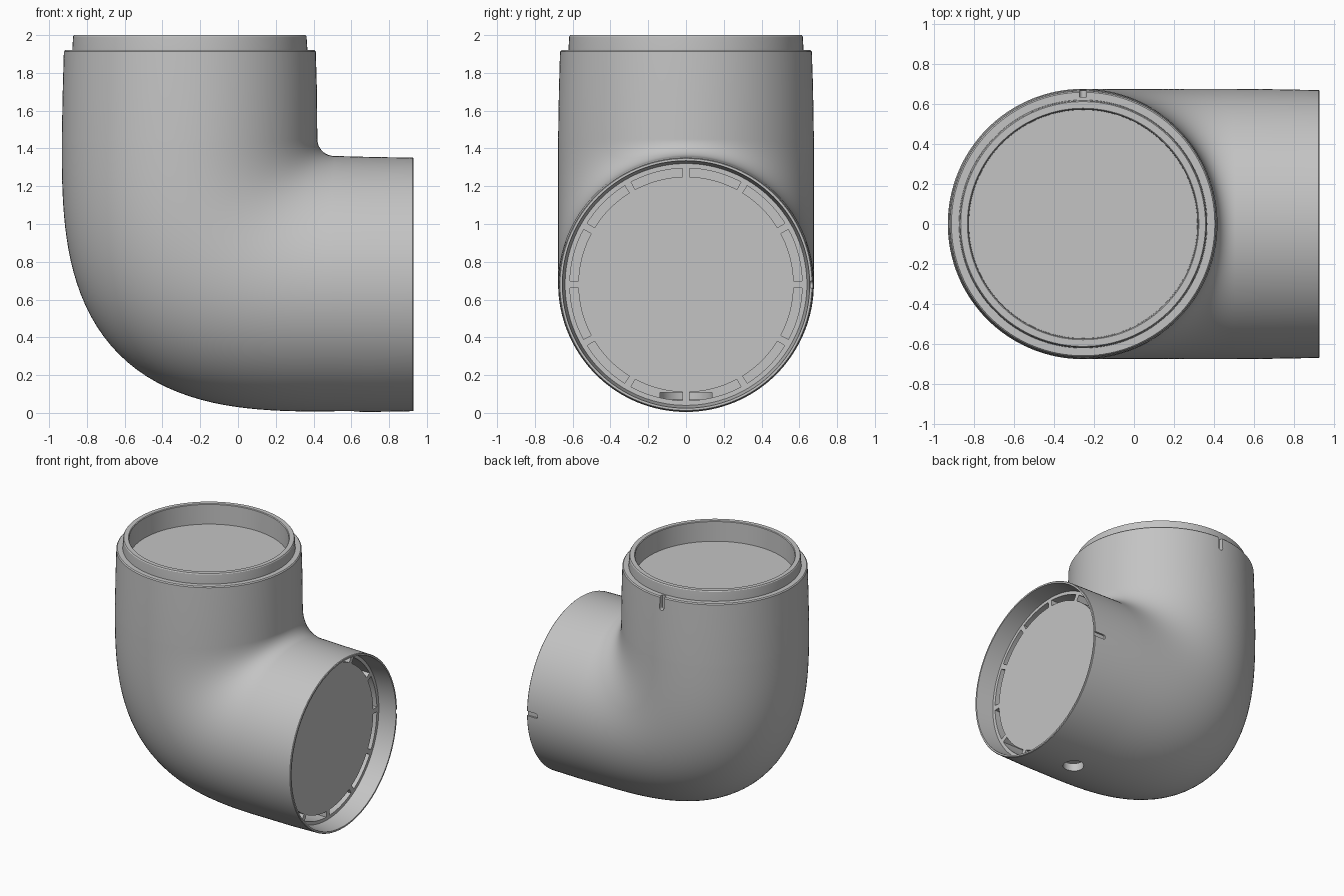
import bpy, bmesh, math
from mathutils import Vector, Matrix

if "Cube" in bpy.data.objects:
    bpy.data.objects.remove(bpy.data.objects["Cube"])

SEG = 128
AXIS_X, AXIS_Z = -0.255, 0.68      # centre lines of the two pipe ends
PIVOT = Vector((0.51, 0, 1.45))    # centre of the crotch fillet

grey = bpy.data.materials.new("grey plastic")
grey.use_nodes = True
colour = (0.55, 0.55, 0.55, 1)
grey.diffuse_color = colour
grey.node_tree.nodes["Principled BSDF"].inputs["Base Color"].default_value = colour


def finish(name, bm):
    bmesh.ops.recalc_face_normals(bm, faces=bm.faces)
    mesh = bpy.data.meshes.new(name)
    bm.to_mesh(mesh)
    bm.free()
    ob = bpy.data.objects.new(name, mesh)
    bpy.context.collection.objects.link(ob)
    mesh.materials.append(grey)
    return ob


def ring(bm, inner, outer, half_width):
    """Ellipse lying in the plane of the inner-outer line and the y axis."""
    mid, arm = (inner + outer) / 2, (inner - outer) / 2
    verts = []
    for i in range(SEG):
        a = math.tau * i / SEG
        verts.append(bm.verts.new(mid + arm * math.cos(a)
                                  + Vector((0, half_width * math.sin(a), 0))))
    return verts


def upright(bm, z, r):
    return ring(bm, Vector((AXIS_X + r, 0, z)), Vector((AXIS_X - r, 0, z)), r)


def sideways(bm, x, r):
    return ring(bm, Vector((x, 0, AXIS_Z + r)), Vector((x, 0, AXIS_Z - r)), r)


# Elbow: spigot recess, spigot, shoulder, bend, mouth and socket recess
bm = bmesh.new()
rings = [upright(bm, z, r) for z, r in (
    (1.84, 0.572), (1.995, 0.575), (2.0, 0.58), (2.0, 0.613), (1.993, 0.618),
    (1.93, 0.622), (1.92, 0.622), (1.92, 0.66), (1.912, 0.667), (1.7, 0.673))]
STEPS = 40
for i in range(STEPS + 1):
    t = math.pi / 2 * i / STEPS
    c, s = math.cos(t), math.sin(t)
    reach = 1.443 / (c ** 2.94 + s ** 2.94) ** (1 / 2.94)
    direction = Vector((-c, 0, -s))
    rings.append(ring(bm, PIVOT + direction * 0.09, PIVOT + direction * reach, 0.677))
rings += [sideways(bm, x, r) for x, r in (
    (0.7, 0.675), (0.925, 0.671), (0.93, 0.667), (0.93, 0.655), (0.79, 0.64))]
for a, b in zip(rings, rings[1:]):
    for i in range(SEG):
        j = (i + 1) % SEG
        bm.faces.new((a[i], a[j], b[j], b[i]))
bm.faces.new(rings[0])
bm.faces.new(rings[-1])
elbow = finish("elbow_pipe", bm)


# Ring of twelve slots in the socket floor
def slot_cutter():
    bm = bmesh.new()
    n = 10
    for k in range(12):
        angles = [math.radians(30 * k + 1.8 + 26.4 * i / n) for i in range(n + 1)]
        outline = [(0.615, a) for a in angles] + [(0.57, a) for a in reversed(angles)]
        face = bm.faces.new([bm.verts.new((0.6, r * math.cos(a), AXIS_Z + r * math.sin(a)))
                             for r, a in outline])
        new = bmesh.ops.extrude_face_region(bm, geom=[face])["geom"]
        bmesh.ops.translate(bm, vec=(0.25, 0, 0),
                            verts=[v for v in new if isinstance(v, bmesh.types.BMVert)])
    return finish("slot_cutter", bm)


def drum_cutter(name, x, z0, z1, r):
    bm = bmesh.new()
    bmesh.ops.create_cone(bm, cap_ends=True, segments=48, radius1=r, radius2=r, depth=z1 - z0,
                          matrix=Matrix.Translation((x, 0, (z0 + z1) / 2)))
    return finish(name, bm)


def notch_cutter(name, tip, direction):
    """Round-ended key notch cut into the back of the shell."""
    bm = bmesh.new()
    along = Vector(direction)
    across = along.cross(Vector((0, 1, 0)))
    points = [Vector(tip) + along * 0.2 + across * w for w in (0.018, -0.018)]
    for i in range(13):
        a = math.pi * i / 12
        points.append(Vector(tip) - across * 0.018 * math.cos(a) - along * 0.018 * math.sin(a))
    face = bm.faces.new([bm.verts.new(p) for p in points])
    new = bmesh.ops.extrude_face_region(bm, geom=[face])["geom"]
    bmesh.ops.translate(bm, vec=(0, 0.1, 0),
                        verts=[v for v in new if isinstance(v, bmesh.types.BMVert)])
    return finish(name, bm)


cutters = [
    slot_cutter(),
    drum_cutter("drain_hole_cutter", 0.57, -0.05, 0.1, 0.075),
    drum_cutter("drain_chamber_cutter", 0.57, 0.07, 0.108, 0.14),
    notch_cutter("top_notch_cutter", (AXIS_X, 0.635, 1.83), (0, 0, 1)),
    notch_cutter("mouth_notch_cutter", (0.85, 0.658, AXIS_Z), (1, 0, 0)),
]

# Cut the slots, drain and notches into the elbow
bpy.ops.object.select_all(action="DESELECT")
bpy.context.view_layer.objects.active = elbow
elbow.select_set(True)
for cutter in cutters:
    cutter.hide_render = True
    mod = elbow.modifiers.new(cutter.name, "BOOLEAN")
    mod.operation, mod.solver, mod.object = "DIFFERENCE", "EXACT", cutter
    bpy.ops.object.modifier_apply(modifier=mod.name)
    bpy.data.objects.remove(cutter)

bpy.ops.object.shade_smooth_by_angle(angle=math.radians(30))
